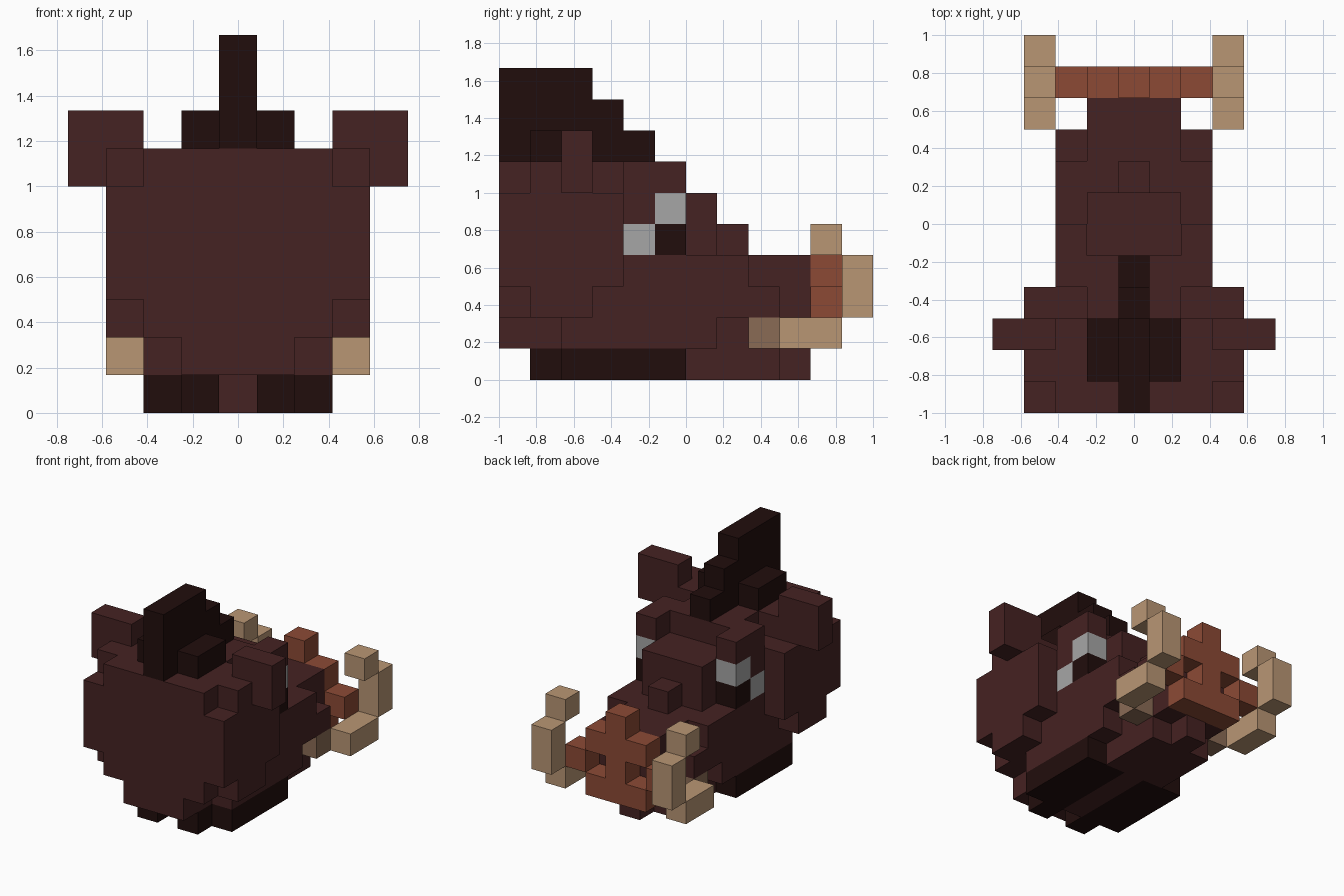
import bpy, bmesh
from mathutils import Vector

cube = bpy.data.objects.get("Cube")
if cube:
    bpy.data.objects.remove(cube, do_unlink=True)

S = 1 / 6  # edge length of one block


def material(name, code):
    """Flat material from an sRGB hex code."""
    def linear(c):
        return c / 12.92 if c <= 0.04045 else ((c + 0.055) / 1.055) ** 2.4
    rgb = [linear(int(code[i:i + 2], 16) / 255) for i in (0, 2, 4)]
    m = bpy.data.materials.new(name)
    m.use_nodes = True
    m.diffuse_color = (*rgb, 1)
    m.node_tree.nodes["Principled BSDF"].inputs["Base Color"].default_value = (*rgb, 1)
    return m


skin = material("dark brown skin", "452222")
mane = material("blackish mane", "210d0c")
red = material("reddish snout", "8c4a35")
ivory = material("ivory", "b99674")
shade = material("dull ivory", "8a6b55")
grey = material("eye grey", "a6a6a6")

cells = {}  # block position -> part name
parts = {}  # part name -> material


def fill(part, mat, x0, x1, ys, zs):
    """Fill mirrored blocks with x0 <= |x| <= x1 over inclusive y and z ranges."""
    parts[part] = mat
    for x in range(x0, x1 + 1):
        for y in range(ys[0], ys[-1] + 1):
            for z in range(zs[0], zs[-1] + 1):
                cells[x, y, z] = cells[-x, y, z] = part


# Head: (half width, y range, z range)
for half, ys, zs in [
    (1, (6, 8), (0,)), (0, (2, 9), (0,)),          # lower jaw
    (1, (0, 9), (1,)), (2, (2, 6), (1,)),
    (2, (0, 8), (2,)), (3, (1, 2), (2,)), (1, (9,), (2,)),
    (2, (0, 7), (3,)), (1, (8, 9), (3,)),          # muzzle
    (3, (0, 3), (3, 5)), (2, (4, 5), (4, 5)),      # skull
    (1, (6,), (4, 5)), (0, (7,), (4,)),            # nose bridge
    (2, (0, 2), (6,)), (3, (1, 2), (6,)), (1, (3,), (6,)), (2, (4,), (6,)),
]:
    fill("head", skin, 0, half, ys, zs)

fill("brows", skin, 2, 2, (5,), (6,))
fill("ears", skin, 3, 4, (2,), (7,))
fill("ears", skin, 4, 4, (2,), (6,))

# Mane on the crown and fur under the jaw
fill("mane", mane, 0, 1, (1, 2), (7,))
fill("mane", mane, 0, 0, (0, 4), (7,))
fill("mane", mane, 0, 0, (0, 3), (8,))
fill("mane", mane, 0, 0, (0, 2), (9,))
fill("jaw_fur", mane, 1, 1, (1, 5), (0,))
fill("jaw_fur", mane, 2, 2, (2, 5), (0,))

# Eyes
fill("eye_whites", grey, 2, 2, (4,), (4,))
fill("eye_whites", grey, 2, 2, (5,), (5,))
fill("pupils", mane, 2, 2, (5,), (4,))

# Stepped snout disc with two open nostrils
for half, z in [(1, 1), (2, 2), (1, 3), (0, 4)]:
    fill("snout", red, 0, half, (10,), (z,))
for x in (-1, 1):
    del cells[x, 10, 2]

# Tusks curling out and up
fill("tusk_roots", shade, 2, 2, (8,), (1,))
fill("tusks", ivory, 3, 3, (9, 10), (1,))
fill("tusks", ivory, 3, 3, (11,), (2, 3))
fill("tusks", ivory, 3, 3, (10,), (4,))

# Build only the exposed faces of each part
axes = [Vector(v) for v in ((1, 0, 0), (0, 1, 0), (0, 0, 1))]
for name, mat in parts.items():
    bm = bmesh.new()
    for pos, part in cells.items():
        if part != name:
            continue
        centre = Vector((pos[0], pos[1] - 5.5, pos[2] + 0.5))
        for i in range(3):
            for sign in (1, -1):
                n = axes[i] * sign
                if tuple(int(p + d) for p, d in zip(pos, n)) in cells:
                    continue
                u, v = axes[(i + 1) % 3] / 2, axes[(i + 2) % 3] * sign / 2
                mid = centre + n / 2
                corners = (mid - u - v, mid + u - v, mid + u + v, mid - u + v)
                bm.faces.new([bm.verts.new(c * S) for c in corners])
    bmesh.ops.remove_doubles(bm, verts=bm.verts[:], dist=0.001)
    mesh = bpy.data.meshes.new(name)
    bm.to_mesh(mesh)
    bm.free()
    mesh.materials.append(mat)
    bpy.context.collection.objects.link(bpy.data.objects.new(name, mesh))
